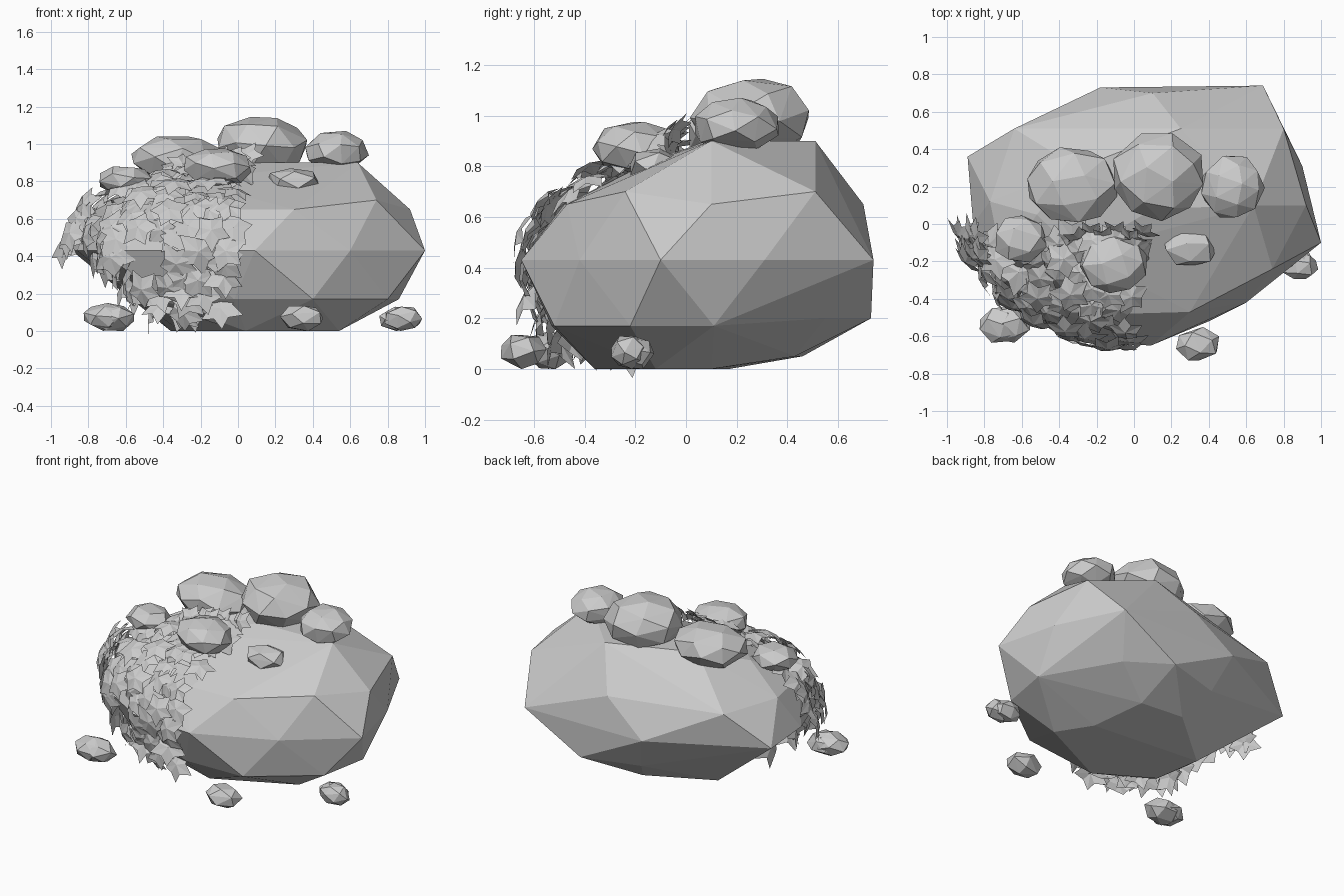
import bpy, bmesh, math, random
from mathutils import Vector, Matrix, Euler
from mathutils.bvhtree import BVHTree

random.seed(4)
default = bpy.data.objects.get("Cube")
if default:
    bpy.data.objects.remove(default, do_unlink=True)


def make_material(name, color):
    mat = bpy.data.materials.new(name)
    mat.use_nodes = True
    mat.diffuse_color = color
    mat.node_tree.nodes["Principled BSDF"].inputs["Base Color"].default_value = color
    return mat


stone_grey = make_material("stone grey", (.6, .6, .6, 1))


def make_object(name, bm):
    mesh = bpy.data.meshes.new(name)
    bm.to_mesh(mesh)
    bm.free()
    mesh.materials.append(stone_grey)
    obj = bpy.data.objects.new(name, mesh)
    bpy.context.collection.objects.link(obj)


def hull(bm):
    """Wrap the points in flat facets and drop whatever is left inside."""
    bmesh.ops.convex_hull(bm, input=bm.verts[:])
    bmesh.ops.delete(bm, geom=[v for v in bm.verts if not v.link_faces], context='VERTS')
    bmesh.ops.recalc_face_normals(bm, faces=bm.faces[:])


# Boulder: rings of corner points, wrapped in a faceted hull
rings = {
    0: [(-.31, -.15), (.04, -.36), (.54, -.12), (.4, .1), (-.36, .17)],
    .05: [(.3, .43), (0, .46)],
    .17: [(.86, .11), (.8, -.22), (.4, -.52), (-.02, -.53), (-.42, -.44), (-.54, -.14)],
    .2: [(-.5, .3), (-.1, .62), (.28, .73), (.55, .55)],
    .43: [(-.89, .36), (-.18, .73), (.69, .74), (.9, .31), (1, -.1),
          (.6, -.42), (.09, -.65), (-.35, -.62), (-.72, -.4), (-.86, 0)],
    .65: [(-.64, .51), (.1, .7), (.92, .1), (.3, -.47), (-.05, -.48),
          (-.4, -.47), (-.7, -.22), (-.77, .12)],
    .7: [(.8, .51), (.74, -.24)],
    .81: [(-.3, -.16), (-.52, .05)],
    .9: [(.64, .1), (.25, .51), (.1, .08), (-.3, .3)],
}
bm = bmesh.new()
for z, corners in rings.items():
    for x, y in corners:
        bm.verts.new((x, y, z))
hull(bm)
surface = BVHTree.FromBMesh(bm)
make_object("boulder", bm)


# Stones: evenly spread corners, slightly roughened, fitted to a centre and a size
def stone(name, center, size, corners=26):
    bm = bmesh.new()
    turn = Euler([random.uniform(0, math.pi) for _ in range(3)]).to_matrix()
    for i in range(corners):
        height = 1 - (2 * i + 1) / corners
        ring = math.sqrt(1 - height * height)
        angle = i * math.pi * (3 - math.sqrt(5))
        spot = Vector((ring * math.cos(angle), ring * math.sin(angle), height))
        bm.verts.new(turn @ spot * random.uniform(.92, 1))
    hull(bm)
    for axis in range(3):
        values = [v.co[axis] for v in bm.verts]
        low, high = min(values), max(values)
        for v in bm.verts:
            fraction = (v.co[axis] - low) / (high - low)
            v.co[axis] = center[axis] + (fraction - .5) * size[axis]
    make_object(name, bm)


stone("top_stone_middle", (.13, .25, .99), (.48, .47, .31))
stone("top_stone_right", (-.33, .21, .92), (.48, .4, .24))
stone("top_stone_left", (.53, .2, .965), (.34, .33, .21))
stone("front_stone_large", (-.11, -.2, .875), (.36, .34, .2))
stone("front_stone_small", (.3, -.12, .8), (.28, .2, .14), 16)
stone("side_stone", (-.6, -.08, .8), (.28, .25, .16), 20)
stone("ground_stone_front", (.34, -.64, .067), (.23, .18, .135), 16)
for i, shift in enumerate((-.015, .015)):
    stone(f"ground_stone_right_{i}", (-.69 + shift, -.54, .075), (.24, .19, .15), 18)
    stone(f"ground_stone_left_{i}", (.87 + shift, -.21 - shift, .065), (.2, .14, .13), 18)


# Ivy: five-pointed leaves draped over the front right shoulder
def add_leaf(bm, place, normal, size):
    spin = Matrix.Rotation(random.uniform(-.7, .7), 4, 'Z')
    matrix = (Matrix.Translation(place)
              @ normal.to_track_quat('Z', 'Y').to_matrix().to_4x4() @ spin)
    rim = []
    for i in range(10):
        angle = math.pi * i / 5 - math.pi / 2
        tip = i % 2 == 0
        radius = size * (random.uniform(.85, 1.1) if tip else .58)
        rim.append(bm.verts.new(matrix @ Vector(
            (radius * math.cos(angle), radius * math.sin(angle), -.2 * size if tip else 0))))
    middle = bm.verts.new(matrix @ Vector((0, 0, .12 * size)))
    for a, b in zip(rim, rim[1:] + rim[:1]):
        bm.faces.new((middle, a, b))


def ivy_grows_at(p):
    if p.x > .02 * math.sin(9 * p.z) or p.y > -.06:
        return False
    if p.z < .47 and p.x < -.36:        # thin strand beside a bare hollow
        return p.z < .4 and abs(p.x + .25 + 1.17 * p.z) < .05
    return p.z > .43 or p.x < -.05


def too_close(p, gap):
    return any((p - q).length < gap for q in placed)


bm = bmesh.new()
placed = []
origin = Vector((-.3, 0, .42))
for _ in range(5000):
    ray = Vector([random.gauss(0, 1) for _ in range(3)]).normalized()
    hit, normal, _, _ = surface.ray_cast(origin, ray)
    if hit is None or not ivy_grows_at(hit) or too_close(hit, .08):
        continue
    placed.append(hit)
    outward = normal.copy()
    lift = random.uniform(.02, .09)
    if hit.z < .43:                     # let the strands hang away from the rock
        outward.z = random.uniform(-.1, .3)
        lift = .02 + .25 * (.43 - hit.z)
    outward.normalize()
    place = hit + outward * lift
    place.z = max(place.z, .1)
    tilt = Vector([random.uniform(-.35, .35) for _ in range(3)])
    add_leaf(bm, place, (outward + tilt).normalized(), random.uniform(.1, .13))

# Strand hanging off the side, then a sparse row behind the large front stone
for i in range(10):
    t = i / 9
    side = Vector((-.82 - .11 * t, random.uniform(-.2, -.02), .68 - .24 * t))
    add_leaf(bm, side, Vector((-1, random.uniform(-.9, -.3), .5)).normalized(), .11)
for i in range(6):
    top = Vector((-.3 + .07 * i, -.07 + .03 * (i % 2), .89 + .01 * i))
    add_leaf(bm, top, Vector((random.uniform(-.5, .5), -1, .6)).normalized(), .085)
make_object("ivy_leaves", bm)
